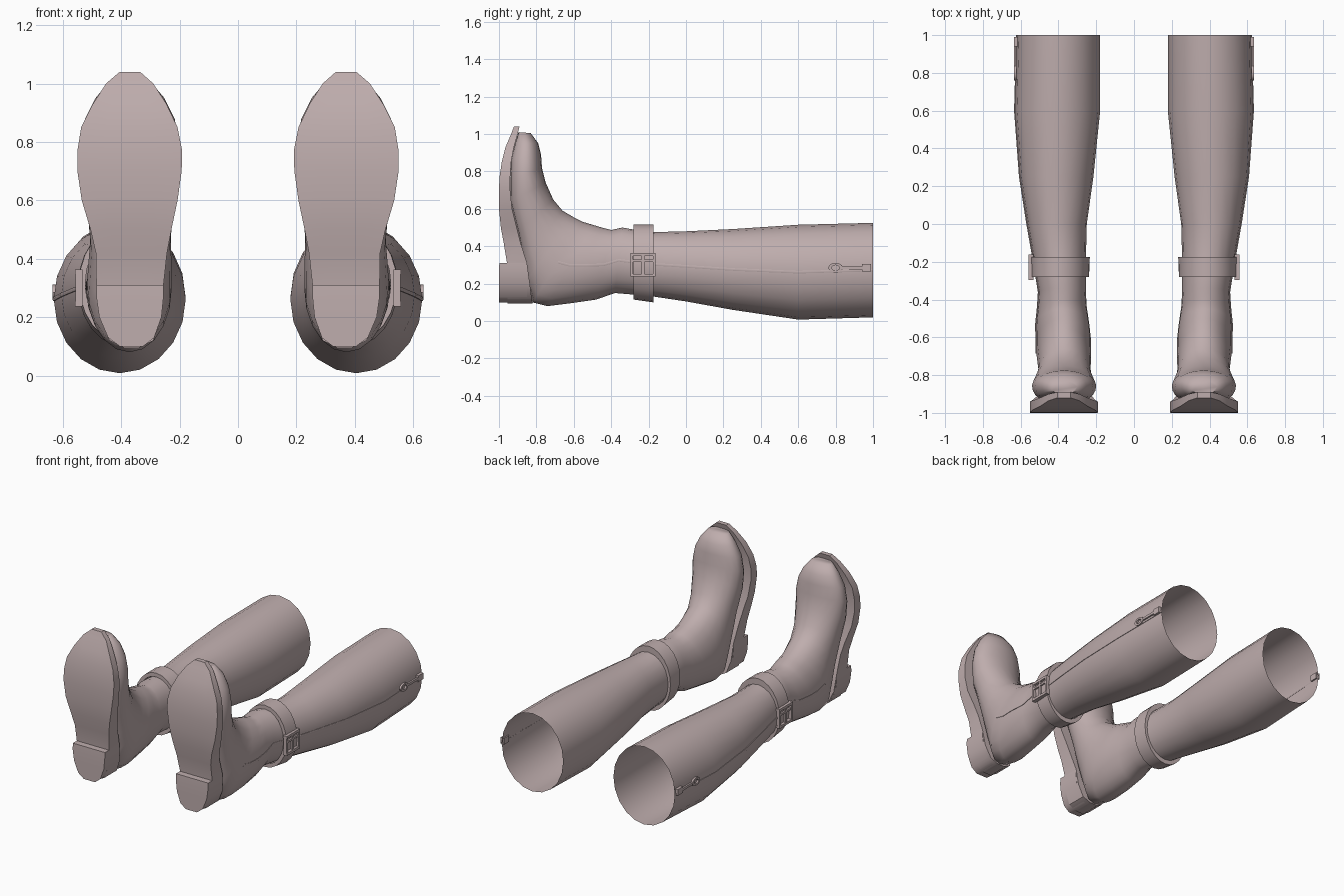
import bpy, bmesh, math
from mathutils import Matrix, Vector

if "Cube" in bpy.data.objects:
    bpy.data.objects.remove(bpy.data.objects["Cube"])

leather = bpy.data.materials.new("dusty_rose_leather")
leather.diffuse_color = (0.52, 0.42, 0.42, 1)
leather.use_nodes = True
leather.node_tree.nodes["Principled BSDF"].inputs["Base Color"].default_value = leather.diffuse_color


def finish(name, bm, angle=40):
    """Turn a right-hand part into a mirrored, smooth-shaded pair."""
    bmesh.ops.recalc_face_normals(bm, faces=bm.faces)
    me = bpy.data.meshes.new(name)
    bm.to_mesh(me)
    bm.free()
    ob = bpy.data.objects.new(name, me)
    bpy.context.collection.objects.link(ob)
    me.materials.append(leather)
    bpy.ops.object.select_all(action='DESELECT')
    ob.select_set(True)
    bpy.context.view_layer.objects.active = ob
    bpy.ops.object.shade_smooth_by_angle(angle=math.radians(angle))
    ob.modifiers.new("pair", 'MIRROR').use_mirror_merge = False
    return ob


def ring_points(r, n=20):
    """Oval between a front point and a back point; power < 1 squares the back."""
    ay, az, by, bz, cx, w, p = r
    pts = []
    for i in range(n):
        t = 2 * math.pi * i / n
        s, c = math.sin(t), math.cos(t)
        if c < 0:
            s = math.copysign(abs(s) ** p, s)
        pts.append(Vector((cx + w * s, (ay + by) / 2 + (ay - by) / 2 * c,
                           (az + bz) / 2 + (az - bz) / 2 * c)))
    return pts


def loft(bm, loops, closed=False, cap_end=False):
    rows = [[bm.verts.new(p) for p in l] for l in loops]
    pairs = list(zip(rows, rows[1:])) + ([(rows[-1], rows[0])] if closed else [])
    for a, b in pairs:
        for i in range(len(a)):
            j = (i + 1) % len(a)
            bm.faces.new((a[i], a[j], b[j], b[i]))
    if cap_end:
        bm.faces.new(rows[-1])


def add_box(bm, centre, size):
    m = Matrix.Translation(centre) @ Matrix.Diagonal((*size, 1))
    bmesh.ops.create_cube(bm, size=1, matrix=m)


def slab(name, rows):
    """Outline plate from rows of height, left, right, underside, top side."""
    bm = bmesh.new()
    loops = []
    for z, l, r, yb, yt in rows:
        xs = [l + (r - l) * k / 4 for k in range(5)]
        loops.append([Vector((x, yb, z)) for x in xs]
                     + [Vector((x, yt, z)) for x in reversed(xs)])
    loft(bm, loops, cap_end=True)
    bmesh.ops.holes_fill(bm, edges=[e for e in bm.edges if e.is_boundary])
    return finish(name, bm)


# Boot upper: front y, z, back y, z, centre x, half width, squareness
upper = [
    (1.00, .525, 1.00, .020, .400, .220, 1), (.60, .515, .60, .008, .405, .226, 1),
    (.25, .492, .25, .060, .410, .195, 1), (.00, .480, .00, .105, .408, .158, 1),
    (-.20, .475, -.20, .135, .393, .138, 1), (-.34, .500, -.38, .150, .380, .125, 1),
    (-.40, .487, -.48, .115, .380, .130, 1), (-.45, .500, -.62, .095, .378, .142, 1),
    (-.50, .515, -.74, .080, .372, .145, 1), (-.55, .530, -.82, .100, .372, .145, .95),
    (-.60, .555, -.85, .220, .370, .142, .8), (-.66, .590, -.87, .330, .368, .138, .6),
    (-.71, .650, -.90, .480, .370, .145, .5), (-.75, .740, -.94, .640, .370, .163, .5),
    (-.77, .820, -.94, .760, .370, .170, .5), (-.775, .890, -.935, .870, .370, .153, .5),
    (-.79, .950, -.915, .950, .370, .118, .5), (-.83, 1.005, -.895, 1.01, .370, .070, .5),
]
bm = bmesh.new()
loft(bm, [ring_points(r) for r in upper], cap_end=True)
finish("boot_upper", bm, 60)

# Sole with a rounded toe and narrow waist
slab("sole", [
    (.095, .34, .39, -.955, -.82), (.12, .29, .44, -.955, -.825),
    (.20, .262, .475, -.955, -.835), (.31, .255, .485, -.957, -.85),
    (.42, .243, .487, -.975, -.885), (.50, .228, .505, -.99, -.905),
    (.60, .207, .535, -1.0, -.93), (.70, .193, .55, -1.0, -.94),
    (.77, .191, .55, -.997, -.94), (.85, .207, .537, -.985, -.935),
    (.93, .245, .497, -.965, -.92), (1.00, .29, .452, -.935, -.90),
    (1.04, .335, .405, -.92, -.89)])

# Heel block
slab("heel", [
    (.10, .325, .405, -1.0, -.85), (.13, .287, .445, -1.0, -.85),
    (.20, .262, .475, -1.0, -.85), (.27, .255, .485, -1.0, -.85),
    (.31, .255, .485, -.998, -.85)])

# Ankle strap: flat band around the ankle
bm = bmesh.new()
band = [(-.28, .49, .14, .132), (-.28, .515, .115, .153),
        (-.175, .515, .10, .157), (-.175, .475, .13, .14)]
loft(bm, [ring_points((y, t, y, b, .391, w, 1), 24) for y, t, b, w in band], closed=True)
finish("ankle_strap", bm)

# Buckle: frame, prong and keeper loop on the outer side
bm = bmesh.new()
for z in (.245, .355):
    add_box(bm, (.545, -.23, z), (.026, .135, .016))
for y in (-.29, -.17):
    add_box(bm, (.545, y, .30), (.024, .014, .12))
add_box(bm, (.551, -.23, .30), (.012, .014, .11))
add_box(bm, (.545, -.23, .322), (.022, .115, .012))
finish("buckle", bm)

# Side seam: fine cord along the outer side of the shaft
bm = bmesh.new()
path = [Vector((r[4] + r[5], (r[0] + r[2]) / 2, (r[1] + r[3]) / 2)) for r in upper[:10]]
loft(bm, [[p + Vector((.004 * math.cos(a), 0, .008 * math.sin(a)))
           for a in (k * math.pi / 3 for k in range(6))] for p in path])
finish("side_seam", bm, 70)

# Zip: slider, pull bar and teardrop ring
bm = bmesh.new()
add_box(bm, (.622, .965, .285), (.026, .05, .04))
add_box(bm, (.629, .89, .285), (.010, .13, .016))
loops = []
for i in range(12):
    a = 2 * math.pi * i / 12
    d = Vector((0, math.cos(a) * 1.5, math.sin(a)))
    c = Vector((.629, .80, .285)) + d * .020
    loops.append([c + d * .006 * u + Vector((.006 * v, 0, 0))
                  for u, v in ((1, 1), (-1, 1), (-1, -1), (1, -1))])
loft(bm, loops, closed=True)
finish("zip_pull", bm)
